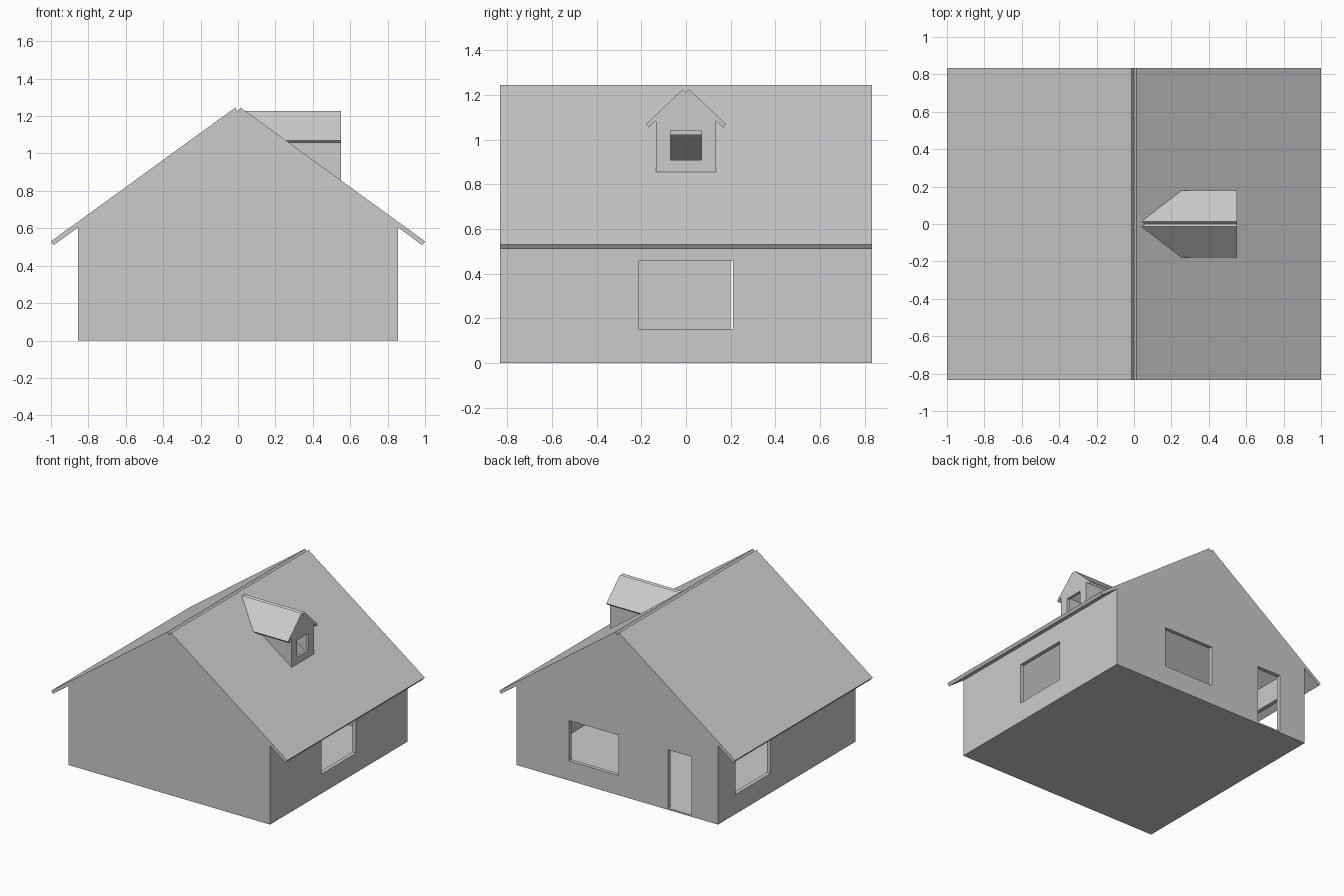
import bpy, bmesh, math

cube = bpy.data.objects.get("Cube")
if cube:
    bpy.data.objects.remove(cube, do_unlink=True)

grey = bpy.data.materials.new("plain_grey")
grey.use_nodes = True
grey.diffuse_color = (0.6, 0.6, 0.6, 1)
grey.node_tree.nodes["Principled BSDF"].inputs["Base Color"].default_value = (0.6, 0.6, 0.6, 1)


def prism(name, profile, axis, start, end):
    """Extrude a (side, height) profile along the x or y axis."""
    bm = bmesh.new()

    def place(u, z, d):
        return (d, u, z) if axis == "x" else (u, d, z)

    base = bm.faces.new([bm.verts.new(place(u, z, start)) for u, z in profile])
    grown = bmesh.ops.extrude_face_region(bm, geom=[base])["geom"]
    new = [g for g in grown if isinstance(g, bmesh.types.BMVert)]
    bmesh.ops.translate(bm, verts=new, vec=place(0, 0, end - start))
    bmesh.ops.recalc_face_normals(bm, faces=bm.faces)
    mesh = bpy.data.meshes.new(name)
    bm.to_mesh(mesh)
    bm.free()
    mesh.materials.append(grey)
    obj = bpy.data.objects.new(name, mesh)
    bpy.context.collection.objects.link(obj)
    return obj


def box(name, x0, x1, y0, y1, z0, z1):
    return prism(name, [(x0, z0), (x1, z0), (x1, z1), (x0, z1)], "y", y0, y1)


def cut(obj, cutters):
    """Subtract the cutters from the object."""
    bpy.context.view_layer.objects.active = obj
    for cutter in cutters:
        cutter.hide_render = True
        mod = obj.modifiers.new("opening", "BOOLEAN")
        mod.operation = "DIFFERENCE"
        mod.solver = "EXACT"
        mod.object = cutter
        bpy.ops.object.modifier_apply(modifier=mod.name)


def gable(half, bottom, apex, slope):
    eave = apex - slope * half
    return [(-half, bottom), (half, bottom), (half, eave), (0, apex), (-half, eave)]


def slab(side, apex, half, slope, thick):
    """Roof slab profile with square-cut ends, resting on the apex."""
    angle = math.atan(slope)
    nx, nz = side * thick * math.sin(angle), thick * math.cos(angle)
    ex = side * half - nx
    ez = apex - slope * abs(ex)
    return [(0, apex), (ex, ez), (ex + nx, ez + nz), (nx, apex + nz)]


APEX, SLOPE, DEPTH, WALL = 1.225, 0.7255, 0.833, 0.03
HALF = 0.855
SILL, HEAD = 0.15, 0.46
helpers = []


def helper(obj):
    helpers.append(obj)
    return obj


# Hollow house body with floor, open below the roof
walls = prism("house_walls", gable(HALF, 0, APEX, SLOPE), "y", -DEPTH, DEPTH)
room = helper(prism("room_cutter", gable(HALF - WALL, 0.012, APEX + 0.1, SLOPE),
                    "y", WALL - DEPTH, DEPTH - WALL))
openings = [
    box("left_window_cutter", 0.75, 1, -0.21, 0.21, SILL, HEAD),
    box("right_window_cutter", -1, -0.75, 0.2, 0.62, SILL, HEAD),
    box("back_window_cutter", -0.01, 0.41, 0.7, 1, SILL, HEAD),
    box("back_door_cutter", -0.63, -0.43, 0.7, 1, 0.012, HEAD),
]
cut(walls, [room] + [helper(o) for o in openings])

# Main roof slabs, with a notch along the ridge
roofs = {}
for name, side in (("left_roof", 1), ("right_roof", -1)):
    roofs[name] = prism(name, slab(side, APEX, 1, SLOPE, 0.025), "y", -DEPTH, DEPTH)
hole = helper(box("roof_hole_cutter", 0.28, 0.53, -0.115, 0.115, 0.5, 1.3))
cut(roofs["left_roof"], [hole])

# Dormer trimmed to the main roof
D_APEX, D_SLOPE, D_END = 1.212, 0.94, 0.55
top = APEX + 0.02
below = helper(prism("under_roof_cutter",
                     [(-0.3, top + SLOPE * 0.3), (-0.3, 0), (1, 0), (1, top - SLOPE)],
                     "y", -0.5, 0.5))
dormer = prism("dormer_walls", gable(0.135, 0.7, D_APEX, D_SLOPE), "x", 0, D_END)
inside = helper(prism("dormer_room_cutter", gable(0.115, 0.6, D_APEX - 0.02, D_SLOPE),
                      "x", -0.1, D_END - 0.02))
pane = helper(box("dormer_window_cutter", 0.5, 0.6, -0.07, 0.07, 0.91, 1.04))
cut(dormer, [inside, pane, below])
for name, side in (("dormer_back_roof", 1), ("dormer_front_roof", -1)):
    part = prism(name, slab(side, D_APEX, 0.18, D_SLOPE, 0.02), "x", 0, D_END)
    cut(part, [below])

# Remove the cutting helpers
for obj in helpers:
    bpy.data.objects.remove(obj, do_unlink=True)
